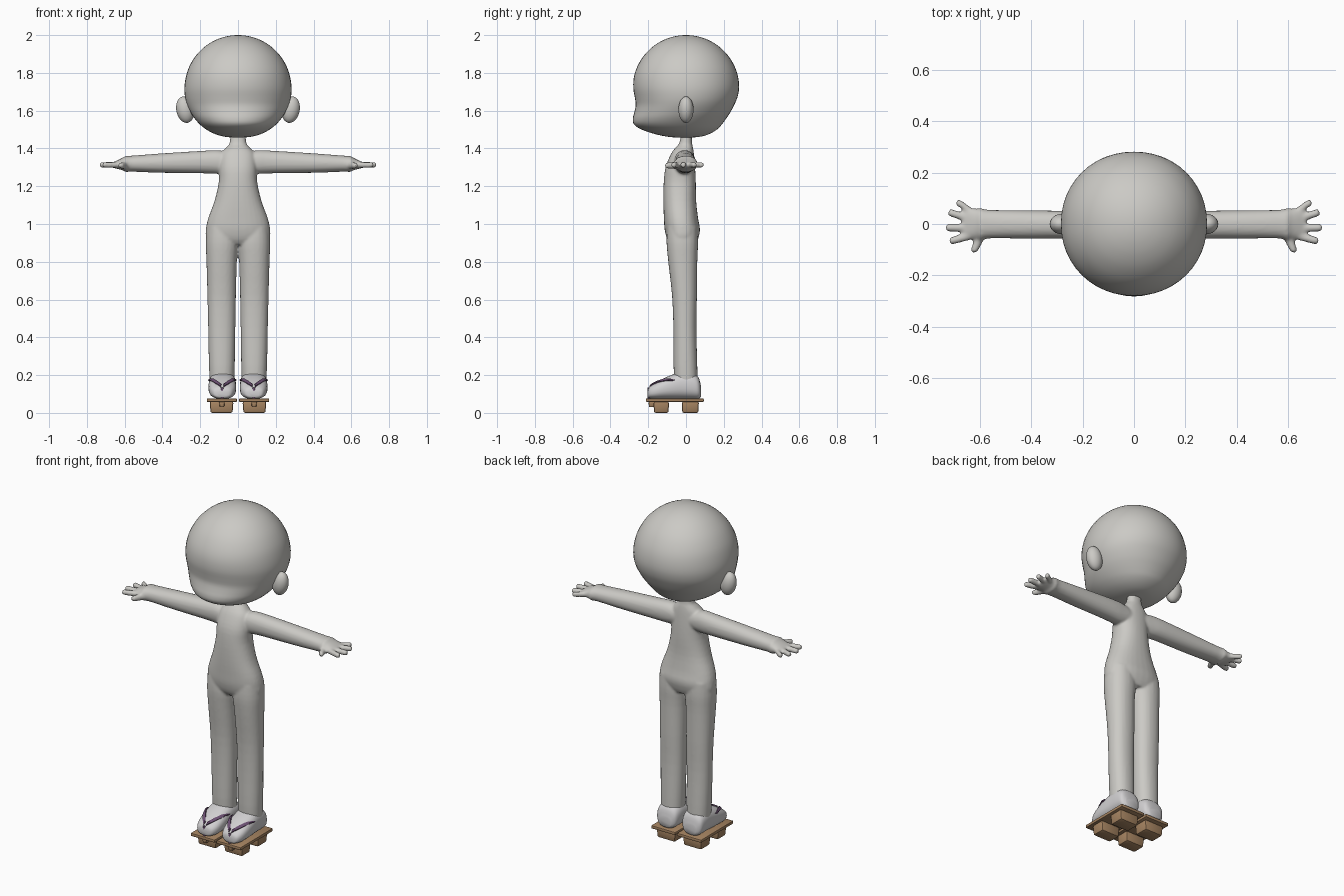
import bpy, bmesh, math
from mathutils import Vector

if "Cube" in bpy.data.objects:
    bpy.data.objects.remove(bpy.data.objects["Cube"])


def material(name, rgb):
    m = bpy.data.materials.new(name)
    m.diffuse_color = (*rgb, 1)
    m.use_nodes = True
    m.node_tree.nodes["Principled BSDF"].inputs["Base Color"].default_value = m.diffuse_color
    return m


SKIN = material("pale_grey", (0.60, 0.59, 0.56))
SOCK = material("sock_grey", (0.64, 0.63, 0.64))
WOOD = material("brown_wood", (0.38, 0.23, 0.12))
STRAP = material("purple_strap", (0.15, 0.08, 0.17))


def spline(st, steps):
    """Catmull-Rom resampling of a list of number tuples."""
    out = []
    for i in range(len(st) - 1):
        p = [st[max(i - 1, 0)], st[i], st[i + 1], st[min(i + 2, len(st) - 1)]]
        for k in range(steps):
            t = k / steps
            out.append([0.5 * (2 * b + (c - a) * t + (2 * a - 5 * b + 4 * c - d) * t * t
                               + (3 * b - a - 3 * c + d) * t ** 3) for a, b, c, d in zip(*p)])
    return out + [list(st[-1])]


def ring_point(axis, s, ang, power=2, side=1):
    """Point on the oval section s = (position, a_min, a_max, b_min, b_max)."""
    c, q = math.cos(ang), math.sin(ang)
    f = lambda v: math.copysign(abs(v) ** (2 / power), v)
    a = (s[1] + s[2]) / 2 + (s[2] - s[1]) / 2 * f(c)
    b = (s[3] + s[4]) / 2 + (s[4] - s[3]) / 2 * f(q)
    p = {'x': (s[0], a, b), 'y': (a, s[0], b), 'z': (a, b, s[0])}[axis]
    return Vector((p[0] * side, p[1], p[2]))


def loft(bm, axis, stations, n=24, steps=3, power=2, side=1):
    rings = [[bm.verts.new(ring_point(axis, s, 2 * math.pi * i / n, power, side)) for i in range(n)]
             for s in spline(stations, steps)]
    faces = [bm.faces.new((r[i], r[(i + 1) % n], q[(i + 1) % n], q[i]))
             for r, q in zip(rings, rings[1:]) for i in range(n)]
    faces += [bm.faces.new(rings[0]), bm.faces.new(rings[-1])]
    bmesh.ops.recalc_face_normals(bm, faces=faces)


def finish(bm, name, mat, mirror=False, angle=60):
    me = bpy.data.meshes.new(name)
    bm.to_mesh(me)
    bm.free()
    ob = bpy.data.objects.new(name, me)
    bpy.context.collection.objects.link(ob)
    me.materials.append(mat)
    if mirror:
        ob.modifiers.new("mirror", 'MIRROR').use_mirror_merge = False
    bpy.context.view_layer.objects.active = ob
    ob.select_set(True)
    bpy.ops.object.shade_smooth_by_angle(angle=math.radians(angle))
    ob.select_set(False)
    return ob


# Head: spherical skull running down into a forward jaw
bm = bmesh.new()
head = []
for d in (2, 8, 16, 26, 38, 52, 66, 78):
    r = 0.282 * math.sin(math.radians(d))
    head.append((1.72 + 0.28 * math.cos(math.radians(d)), -r, r, -r, r))
for z, w, front, back in ((1.72, .284, -.279, .281), (1.67, .28, -.271, .272), (1.63, .269, -.266, .255),
                          (1.59, .25, -.274, .234), (1.56, .231, -.281, .214), (1.53, .205, -.277, .192),
                          (1.505, .175, -.245, .17), (1.482, .135, -.185, .135), (1.465, .085, -.115, .09),
                          (1.457, .03, -.05, .03)):
    head.append((z, -w, w, front, back))
loft(bm, 'z', head, n=48, power=2.06)
finish(bm, "head", SKIN)

# Ears
bm = bmesh.new()
bmesh.ops.create_uvsphere(bm, u_segments=24, v_segments=16, radius=1)
for v in bm.verts:
    x, y, z = v.co
    v.co = (0.28 + 0.047 * x + 0.008 * z, 0.04 * y, 1.605 + 0.07 * z)
finish(bm, "ears", SKIN, mirror=True)

# Body: torso, limbs and fingers fused into one soft surface
bm = bmesh.new()
torso = [(z, -w, w, f, b) for z, w, f, b in (
    (.89, .10, -.08, .05), (.92, .165, -.10, .064), (.97, .17, -.113, .074), (1.03, .158, -.117, .064),
    (1.12, .125, -.12, .054), (1.22, .102, -.118, .052), (1.30, .10, -.108, .048),
    (1.37, .09, -.08, .042), (1.405, .062, -.055, .037), (1.43, .044, -.035, .032), (1.50, .040, -.022, .03))]
loft(bm, 'z', torso, n=32, power=2.3)
for side in (1, -1):
    leg = [(.13, .022, .148, -.06, .062), (.25, .017, .154, -.066, .06), (.45, .014, .158, -.067, .055),
           (.62, .011, .162, -.074, .058), (.80, .006, .167, -.094, .060), (.90, -.002, .17, -.103, .064),
           (.98, .01, .164, -.10, .06)]
    loft(bm, 'z', leg, power=2.2, side=side)
    arm = [(.04, -.06, .04, 1.275, 1.375), (.10, -.062, .045, 1.266, 1.39), (.18, -.058, .05, 1.268, 1.388),
           (.40, -.057, .053, 1.271, 1.374), (.56, -.056, .055, 1.277, 1.362), (.595, -.064, .062, 1.275, 1.36),
           (.612, -.058, .06, 1.285, 1.35), (.655, -.062, .064, 1.296, 1.33), (.668, -.055, .057, 1.303, 1.324)]
    loft(bm, 'x', arm, power=2.2, side=side)
    for y0, x1, y1 in ((.046, .69, .08), (.016, .72, .042), (-.016, .73, -.014), (-.044, .716, -.064)):
        loft(bm, 'x', [(x, y - r, y + r, 1.313 - r, 1.313 + r) for x, y, r in (
            (.63, y0, .016), (x1 - .012, y1, .0155), (x1 - .002, y1, .012), (x1 + .002, y1, .006))],
            n=12, side=side)
    loft(bm, 'y', [(y, x - r, x + r, 1.31 - r, 1.31 + r) for y, x, r in (
        (-.03, .59, .022), (-.098, .618, .016), (-.108, .622, .011), (-.112, .623, .005))], n=12, side=side)
body = finish(bm, "body", SKIN)
rm = body.modifiers.new("fuse", 'REMESH')
rm.mode, rm.voxel_size, rm.use_smooth_shade = 'VOXEL', 0.007, True
sm = body.modifiers.new("soften", 'SMOOTH')
sm.factor, sm.iterations = 0.5, 5

# Socked feet
FOOT = [(-.203, .06, .11, .085, .115), (-.195, .035, .132, .078, .135), (-.165, .017, .148, .074, .157),
        (-.12, .01, .155, .074, .182), (-.07, .01, .156, .074, .203), (-.02, .011, .154, .074, .218),
        (.03, .013, .152, .074, .215), (.065, .022, .145, .075, .19), (.08, .045, .12, .085, .14)]
bm = bmesh.new()
loft(bm, 'y', FOOT, n=32, steps=4, power=2.5)
finish(bm, "feet", SOCK, mirror=True)


# Sandal straps: two raised bands that follow the foot from the toe post to the sides
def foot_point(y, ang, lift):
    dense = spline(FOOT, 12)
    s = min(dense, key=lambda q: abs(q[0] - y))
    s = [y, s[1] - lift, s[2] + lift, s[3] - lift, s[4] + lift]
    return ring_point('y', s, ang, 2.5)


bm = bmesh.new()
for d in (1, -1):
    rows = []
    for k in range(15):
        t = k / 14
        y = -.186 + .118 * t
        ang = math.radians(90 + d * (4 + 62 * t ** 0.9))
        w = .008 + .006 * math.sin(math.pi * min(t * 1.2, 1))
        rows.append([bm.verts.new(foot_point(y + o, ang + d * o * -2.5, lift)) for o, lift in
                     ((-w, -.004), (-w, .006), (0, .009), (w, .006), (w, -.004))])
    fs = [bm.faces.new((a[i], a[i + 1], b[i + 1], b[i])) for a, b in zip(rows, rows[1:]) for i in range(4)]
    fs += [bm.faces.new(rows[0]), bm.faces.new(rows[-1])]
    bmesh.ops.recalc_face_normals(bm, faces=fs)
# toe post
loft(bm, 'z', [(z, .076, .092, -.203, -.187) for z in (.07, .10, .135)], n=12)
finish(bm, "sandal_straps", STRAP, mirror=True, angle=40)


# Wooden sandals: thin board on two blocks
def block(bm, x0, x1, y0, y1, z0, z1, taper=0.0, bevel=0.006):
    r = bmesh.ops.create_cube(bm, size=1)['verts']
    for v in r:
        k = taper if v.co.z < 0 else 0
        v.co = ((x0 + x1) / 2 + v.co.x * (x1 - x0 - 2 * k), (y0 + y1) / 2 + v.co.y * (y1 - y0 - k),
                z0 + (v.co.z + .5) * (z1 - z0))
    edges = {e for v in r for e in v.link_edges}
    bmesh.ops.bevel(bm, geom=list(edges), offset=bevel, segments=2, profile=.5, affect='EDGES')


bm = bmesh.new()
block(bm, .006, .165, -.212, .094, .058, .076, bevel=.004)
block(bm, .024, .15, -.172, -.09, 0, .06, .005, .009)
block(bm, .024, .15, -.022, .068, 0, .06, .005, .009)
block(bm, .07, .10, -.198, -.165, .03, .06, .003, .006)
finish(bm, "wooden_sandals", WOOD, mirror=True, angle=40)
